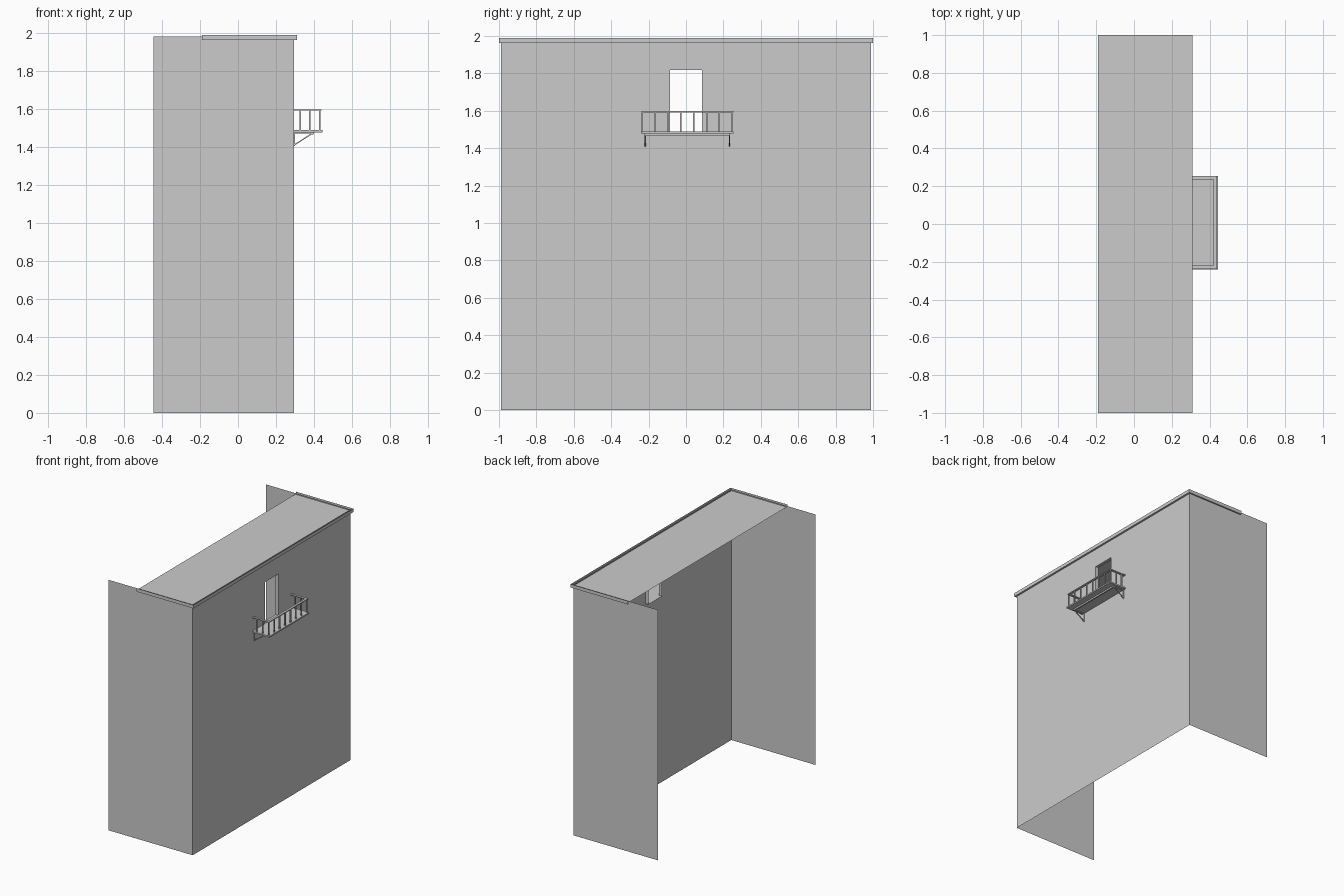
import bpy, math
from mathutils import Vector

if "Cube" in bpy.data.objects:
    bpy.data.objects.remove(bpy.data.objects["Cube"])

WALL_X, BACK_X, HALF_Y, WALL_H = 0.295, -0.445, 0.988, 1.984
DOOR_Y, DOOR_Z0, DOOR_Z1, REVEAL = 0.086, 1.49, 1.818, 0.025
BAL_Y = 0.007          # balcony centre along the wall


def mesh_object(name, verts, faces):
    me = bpy.data.meshes.new(name)
    me.from_pydata(verts, [], faces)
    me.update()
    ob = bpy.data.objects.new(name, me)
    bpy.context.collection.objects.link(ob)
    return ob


def box(name, x0, x1, y0, y1, z0, z1):
    v = [(x, y, z) for x in (x0, x1) for y in (y0, y1) for z in (z0, z1)]
    f = [(0, 1, 3, 2), (4, 6, 7, 5), (0, 4, 5, 1), (2, 3, 7, 6), (0, 2, 6, 4), (1, 5, 7, 3)]
    return mesh_object(name, v, f)


def bar(name, a, b, size):
    a, b = Vector(a), Vector(b)
    h, L = size / 2, (b - a).length / 2
    ob = box(name, -h, h, -h, h, -L, L)
    ob.location = (a + b) / 2
    ob.rotation_euler = (b - a).to_track_quat('Z', 'Y').to_euler()
    return ob


# Street wall: a single sheet on a 3 x 3 grid with the door cell left open
ys = (-HALF_Y, -DOOR_Y, DOOR_Y, HALF_Y)
zs = (0, DOOR_Z0, DOOR_Z1, WALL_H)
verts = [(WALL_X, y, z) for z in zs for y in ys]
faces = [(4*r + c, 4*r + c + 1, 4*r + c + 5, 4*r + c + 4)
         for r in range(3) for c in range(3) if (r, c) != (1, 1)]
mesh_object("street_wall", verts, faces)

# Door reveal: four sheets running inward from the opening
ring = [(-DOOR_Y, DOOR_Z0), (DOOR_Y, DOOR_Z0), (DOOR_Y, DOOR_Z1), (-DOOR_Y, DOOR_Z1)]
verts = [(x, y, z) for x in (WALL_X, WALL_X - REVEAL) for y, z in ring]
mesh_object("door_reveal", verts, [(i, (i+1) % 4, (i+1) % 4 + 4, i + 4) for i in range(4)])

# Side walls: single sheets, open at the back
for name, s in (("left_side_wall", -1), ("right_side_wall", 1)):
    y = s * HALF_Y
    quad = [(BACK_X, y, 0), (WALL_X, y, 0), (WALL_X, y, WALL_H), (BACK_X, y, WALL_H)]
    mesh_object(name, quad, [(0, 1, 2, 3) if s < 0 else (3, 2, 1, 0)])

# Roof sheet with a shallow raised edge and an overhanging underside
RX0, RX1, RY = -0.19, 0.31, 1.0
mesh_object("roof", [(RX0, -RY, 1.975), (RX1, -RY, 1.975), (RX1, RY, 1.975), (RX0, RY, 1.975)],
            [(0, 1, 2, 3)])
path = [((RX0, -RY), (RX0, -HALF_Y)), ((RX1, -RY), (WALL_X, -HALF_Y)),
        ((RX1, RY), (WALL_X, HALF_Y)), ((RX0, RY), (RX0, HALF_Y))]
verts = []
for o, i in path:
    verts += [(*o, 1.99), (*o, 1.963), (*i, 1.963)]
faces = []
for k in range(3):
    a, b = 3*k, 3*k + 3
    faces += [(a, a+1, b+1, b), (a+1, a+2, b+2, b+1)]
mesh_object("roof_edge", verts, faces)

# Balcony floor and the beam frame below it
y0, y1 = BAL_Y - 0.248, BAL_Y + 0.248
box("balcony_floor", WALL_X, 0.445, y0, y1, 1.478, 1.489)
box("floor_beam", 0.385, 0.397, BAL_Y - 0.225, BAL_Y + 0.225, 1.466, 1.478)

# Wall brackets: upright, arm and diagonal strut
for s in (-1, 1):
    y = BAL_Y + s * 0.225
    bar("bracket_upright", (WALL_X + .003, y, 1.405), (WALL_X + .003, y, 1.478), 0.006)
    bar("bracket_arm", (WALL_X, y, 1.475), (0.40, y, 1.475), 0.006)
    bar("bracket_strut", (WALL_X + .003, y, 1.412), (0.395, y, 1.475), 0.006)

# Handrail on three sides
RZ0, RZ1, RW = 1.592, 1.599, 0.018
box("front_handrail", 0.421, 0.439, y0 + .002, y1 - .002, RZ0, RZ1)
box("left_handrail", WALL_X, 0.421, y0 + .002, y0 + .002 + RW, RZ0, RZ1)
box("right_handrail", WALL_X, 0.421, y1 - .002 - RW, y1 - .002, RZ0, RZ1)

# Balusters
PY = 0.240
for i in range(8):
    y = BAL_Y - PY + i * 2 * PY / 7
    bar("front_baluster", (0.431, y, 1.489), (0.431, y, RZ0), 0.008)
for s in (-1, 1):
    for x in (0.327, 0.379):
        bar("side_baluster", (x, BAL_Y + s * PY, 1.489), (x, BAL_Y + s * PY, RZ0), 0.008)
